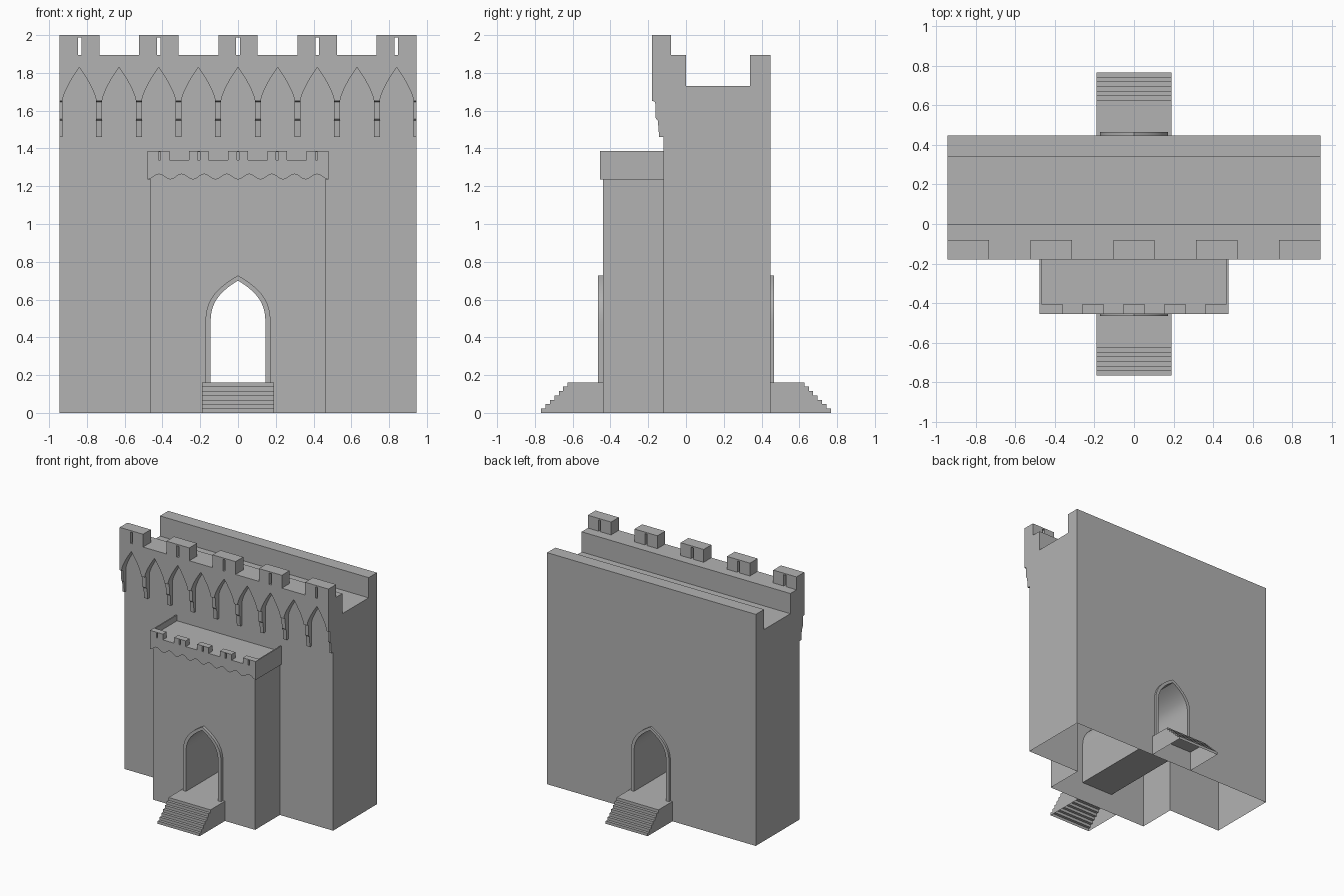
import bpy, bmesh, math

if "Cube" in bpy.data.objects:
    bpy.data.objects.remove(bpy.data.objects["Cube"])

# Dark grey stone for every part
stone = bpy.data.materials.new("stone")
stone.diffuse_color = (0.448, 0.448, 0.448, 1)
stone.use_nodes = True
stone.node_tree.nodes["Principled BSDF"].inputs["Base Color"].default_value = stone.diffuse_color


def prism(name, pts, axis, a, b, drop=None):
    """Extrude a profile along x (pts are y,z) or y (pts are x,z); drop removes hidden faces."""
    bm = bmesh.new()
    put = (lambda p, t: (t, p[0], p[1])) if axis == 'x' else (lambda p, t: (p[0], t, p[1]))
    lo = [bm.verts.new(put(p, a)) for p in pts]
    hi = [bm.verts.new(put(p, b)) for p in pts]
    bm.faces.new(lo)
    bm.faces.new(hi[::-1])
    n = len(pts)
    for i in range(n):
        j = (i + 1) % n
        bm.faces.new((lo[i], lo[j], hi[j], hi[i]))
    bmesh.ops.recalc_face_normals(bm, faces=bm.faces)
    if drop:
        bad = [f for f in bm.faces if all(drop(v.co) for v in f.verts)]
        bmesh.ops.delete(bm, geom=bad, context='FACES')
    me = bpy.data.meshes.new(name)
    bm.to_mesh(me)
    bm.free()
    me.materials.append(stone)
    ob = bpy.data.objects.new(name, me)
    bpy.context.collection.objects.link(ob)
    return ob


def box(name, x0, x1, y0, y1, z0, z1, drop=None):
    return prism(name, [(x0, z0), (x1, z0), (x1, z1), (x0, z1)], 'y', y0, y1, drop)


def activate(ob):
    bpy.ops.object.select_all(action='DESELECT')
    ob.select_set(True)
    bpy.context.view_layer.objects.active = ob


def boolean(ob, other, op):
    m = ob.modifiers.new("bool", 'BOOLEAN')
    m.operation, m.solver, m.object = op, 'EXACT', other
    activate(ob)
    bpy.ops.object.modifier_apply(modifier=m.name)
    bpy.data.objects.remove(other)


def gate_arch(w, h, n=14):
    """Pointed arch outline from right foot over the apex to left foot."""
    right = [(w, FLOOR)]
    for i in range(n + 1):
        u = 1 - (1 - i / n) ** 1.2
        right.append((w * (1 - u ** 2.7), 0.47 + h * u))
    return right + [(-x, z) for x, z in right[-2::-1]]


def merlon(name, x0, x1, c, y0, y1, z0, z1, slit, cap):
    """Battlement block with an arrow slit at c: an upside-down U profile."""
    s = slit / 2
    prism(name, [(x0, z0), (c - s, z0), (c - s, z1 - cap), (c + s, z1 - cap),
                 (c + s, z0), (x1, z0), (x1, z1), (x0, z1)], 'y', y0, y1)


W, FLOOR = 0.945, 0.162
FRONT, BACK, GATE = -0.12, 0.447, -0.44

# Main wall with sunken walkway, joined to the gatehouse
wall = prism("wall_and_gatehouse", [(FRONT, 0), (BACK, 0), (BACK, 1.895), (0.34, 1.895),
             (0.34, 1.73), (0, 1.73), (0, 1.895), (FRONT, 1.895)], 'x', -W, W)
boolean(wall, box("gatehouse", -0.463, 0.463, GATE, 0.1, 0, 1.28), 'UNION')

# Passage through the whole depth; the underside of the shell is open
boolean(wall, prism("passage_cutter", gate_arch(0.145, 0.23), 'y', -0.6, 0.6), 'DIFFERENCE')
bm = bmesh.new()
bm.from_mesh(wall.data)
bmesh.ops.delete(bm, geom=[f for f in bm.faces if all(v.co.z < 1e-4 for v in f.verts)],
                 context='FACES')
bm.to_mesh(wall.data)
bm.free()
activate(wall)
bpy.ops.object.shade_smooth_by_angle(angle=math.radians(30))

# Door frames and stairs, front and back
for side, s, face in (("front", -1, GATE), ("back", 1, BACK)):
    ring = gate_arch(0.172, 0.257) + gate_arch(0.145, 0.23)[::-1]
    frame = prism(side + "_door_frame", ring, 'y', face, s * 0.465)
    activate(frame)
    bpy.ops.object.shade_smooth_by_angle(angle=math.radians(30))
    steps = [(face, 0), (face, FLOOR)]
    for i in range(7):
        y = s * (0.627 + i * 0.0233)
        steps += [(y, FLOOR * (7 - i) / 7), (y, FLOOR * (6 - i) / 7)]
    prism(side + "_stairs", steps, 'x', -0.19, 0.19,
          lambda v, f=face: v.z < 1e-4 or abs(v.y - f) < 1e-4)

# Overhanging parapet with nine pointed arches
P = 0.21
edge = [(-W, 1.895), (-W, 1.65)]
for k in range(-4, 5):
    half = [(0.09 * (1 - (i / 8) ** 1.4), 1.65 + 0.18 * i / 8) for i in range(9)]
    edge += [(k * P - x, z) for x, z in half] + [(k * P + x, z) for x, z in half[-2::-1]]
edge += [(W, 1.65), (W, 1.895)]
prism("overhanging_parapet", edge, 'y', -0.18, FRONT, lambda v: abs(v.y - FRONT) < 1e-4)

# Stepped corbels below the arches
corbel = [(FRONT, 1.655), (-0.18, 1.655), (-0.163, 1.645), (-0.160, 1.557), (-0.149, 1.547),
          (-0.142, 1.46), (FRONT, 1.46)]
for k in range(10):
    x = (k - 4.5) * P
    prism(f"corbel_{k}", corbel, 'x', max(x - 0.016, -W), min(x + 0.016, W))

# Main battlements
for k in range(-2, 3):
    c = k * 0.419
    x0 = -W if k == -2 else c - 0.104
    x1 = W if k == 2 else c + 0.104
    merlon(f"wall_merlon_{k + 3}", x0, x1, c, -0.18, -0.08, 1.895, 2.0, 0.02, 0.012)

# Gatehouse parapet: floor slab, scalloped front and thin side walls
GW, LOW = 0.478, 1.236
box("gatehouse_roof", -GW, GW, GATE, FRONT, LOW, 1.34)
scallop = [(-GW + 2 * GW * i / 96, LOW + 0.028 * (1 - math.cos(math.pi * i / 6)) / 2)
           for i in range(97)]
prism("scalloped_front", scallop + [(GW, 1.34), (-GW, 1.34)], 'y', -0.455, GATE)
for name, s in (("left", -1), ("right", 1)):
    box(name + "_side_parapet", s * 0.468, s * GW, -0.405, FRONT, 1.34, 1.387)

# Gatehouse battlements
for k in range(-2, 3):
    c = k * 0.2075
    h = 0.0525
    x0 = -GW if k == -2 else c - h
    x1 = GW if k == 2 else c + h
    merlon(f"gatehouse_merlon_{k + 3}", x0, x1, c, -0.455, -0.405, 1.34, 1.387, 0.012, 0.005)
